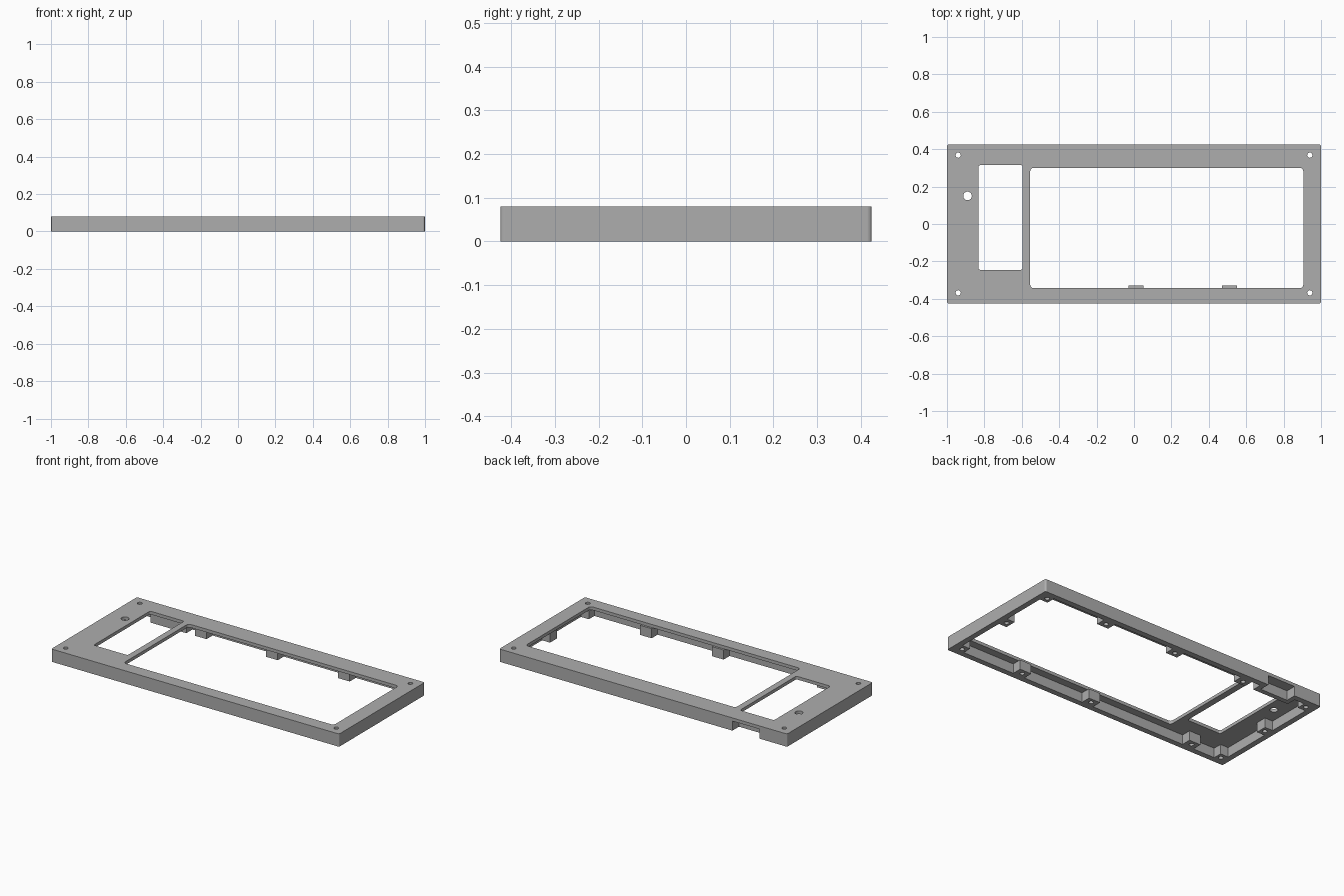
import bpy, bmesh, math

if "Cube" in bpy.data.objects:
    bpy.data.objects.remove(bpy.data.objects["Cube"])

grey = bpy.data.materials.new("matte_grey")
grey.diffuse_color = (0.42, 0.42, 0.42, 1)
grey.use_nodes = True
grey.node_tree.nodes["Principled BSDF"].inputs["Base Color"].default_value = grey.diffuse_color

PLATE_Z, TOP_Z = 0.06, 0.08      # underside and top of the face plate
HX, HY, WALL = 1.0, 0.425, 0.035  # half sizes and wall thickness


def circle(cx, cy, r, n=24):
    return [(cx + r * math.cos(2 * math.pi * i / n),
             cy + r * math.sin(2 * math.pi * i / n)) for i in range(n)]


def rounded(x0, x1, y0, y1, r, n=5):
    pts = []
    corners = [(x1 - r, y1 - r), (x0 + r, y1 - r), (x0 + r, y0 + r), (x1 - r, y0 + r)]
    for q, (cx, cy) in enumerate(corners):
        for i in range(n + 1):
            a = math.pi / 2 * (q + i / n)
            pts.append((cx + r * math.cos(a), cy + r * math.sin(a)))
    return pts


def extrude(name, loops, z0, z1):
    """Fill nested outlines (first is outer, the rest are holes) from z0 to z1."""
    cu = bpy.data.curves.new(name, 'CURVE')
    cu.dimensions, cu.fill_mode = '2D', 'BOTH'
    cu.extrude = (z1 - z0) / 2
    for pts in loops:
        sp = cu.splines.new('POLY')
        sp.points.add(len(pts) - 1)
        for p, (x, y) in zip(sp.points, pts):
            p.co = (x, y, 0, 1)
        sp.use_cyclic_u = True
    tmp = bpy.data.objects.new(name + "_curve", cu)
    bpy.context.collection.objects.link(tmp)
    dg = bpy.context.evaluated_depsgraph_get()
    me = bpy.data.meshes.new_from_object(tmp.evaluated_get(dg))
    bpy.data.objects.remove(tmp)
    bm = bmesh.new()
    bm.from_mesh(me)
    bmesh.ops.remove_doubles(bm, verts=bm.verts, dist=1e-5)
    bmesh.ops.translate(bm, verts=bm.verts, vec=(0, 0, (z0 + z1) / 2))
    bmesh.ops.recalc_face_normals(bm, faces=bm.faces)
    for f in bm.faces:
        f.smooth = False
        f.material_index = 0
    bm.to_mesh(me)
    bm.free()
    me.materials.clear()
    me.materials.append(grey)
    ob = bpy.data.objects.new(name, me)
    bpy.context.collection.objects.link(ob)
    return ob


# Face plate with two windows, corner screw holes and one indicator hole
screws = [(sx * 0.94, sy * 0.368) for sx in (-1, 1) for sy in (-1, 1)]
outer = rounded(-HX, HX, -HY, HY, 0.01)
extrude("face_plate",
        [outer,
         rounded(-0.555, 0.905, -0.343, 0.30, 0.018),
         rounded(-0.832, -0.595, -0.245, 0.315, 0.012),
         circle(-0.89, 0.15, 0.023)] + [circle(x, y, 0.014) for x, y in screws],
        PLATE_Z, TOP_Z)

# Rim wall, with a recess in the back wall for a connector
ix, iy = HX - WALL, HY - WALL
k = 6  # end of the first (back right) corner arc
outer_wall = outer[:k] + [(-0.62, HY), (-0.62, 0.36), (-0.81, 0.36), (-0.81, HY)] + outer[k:]
inner_wall = [(ix, iy), (-0.59, iy), (-0.59, 0.33), (-0.84, 0.33), (-0.84, iy),
              (-ix, iy), (-ix, -iy), (ix, -iy)]
extrude("rim_wall", [outer_wall, inner_wall], 0, PLATE_Z)


# Screw bosses standing against the inside of the rim
def boss(name, x0, x1, y0, y1, cx, cy):
    box = [(x0, y0), (x1, y0), (x1, y1), (x0, y1)]
    extrude(name, [box, circle(cx, cy, 0.014, 16)], 0, PLATE_Z)


for x, y in screws:
    xs = sorted((math.copysign(ix, x), math.copysign(0.91, x)))
    ys = sorted((math.copysign(iy, y), math.copysign(0.335, y)))
    boss("corner_boss", *xs, *ys, x, y)
for side, places in ((1, (-0.49, 0.005, 0.505)), (-1, (-0.72, 0.01, 0.51))):
    ys = sorted((side * iy, side * 0.33))
    for x in places:
        boss("long_side_boss", x - 0.04, x + 0.04, *ys, x, side * 0.36)
for side in (-1, 1):
    xs = sorted((side * ix, side * 0.91))
    boss("short_side_boss", *xs, -0.02, 0.05, side * 0.938, 0.015)
